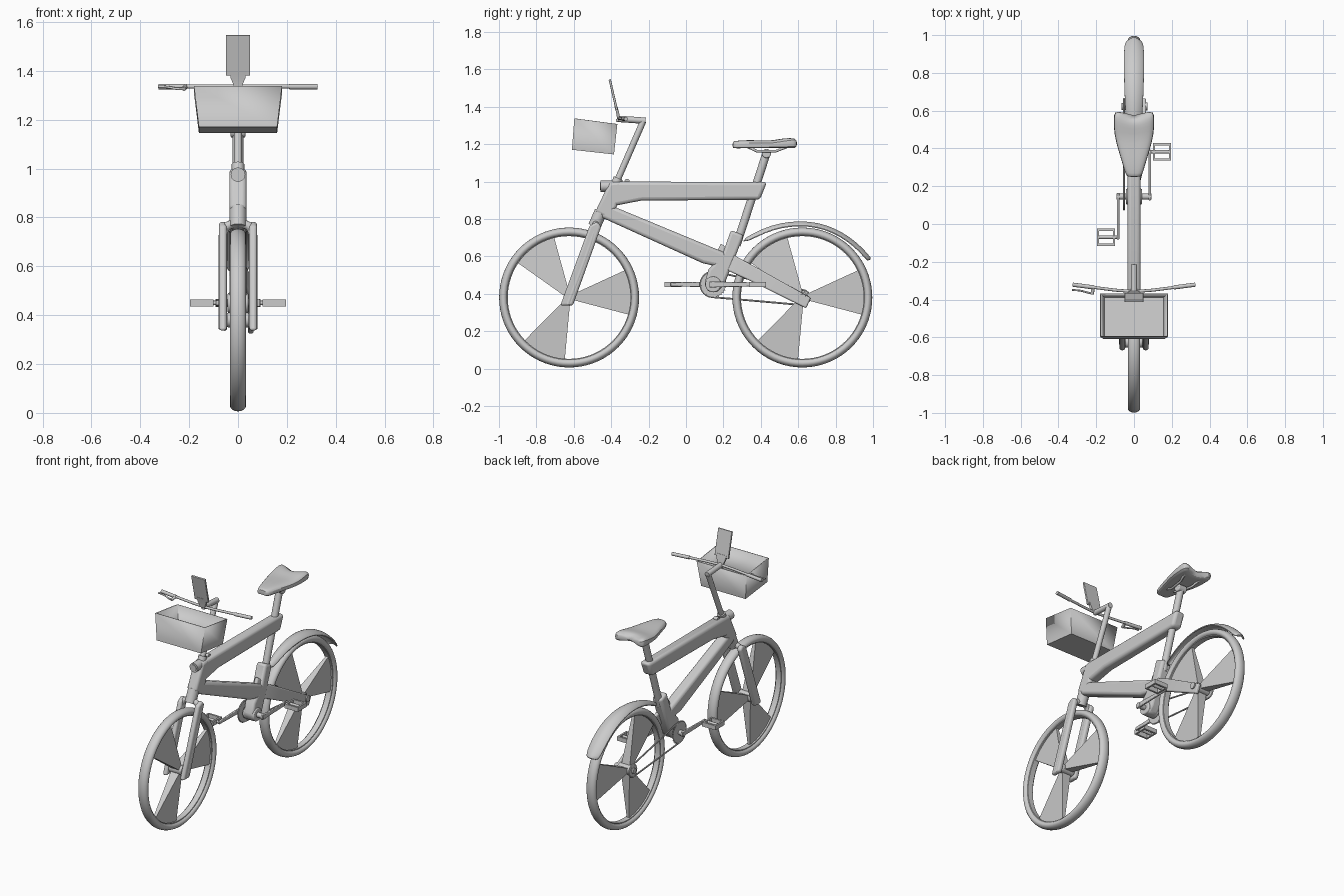
import bpy, bmesh
from math import sin, cos, pi, radians

if "Cube" in bpy.data.objects:
    bpy.data.objects.remove(bpy.data.objects["Cube"])

FRONT, REAR, BB = (-0.625, 0.38), (0.622, 0.38), (0.145, 0.45)


def finish(name, bm, bevel=0, segs=3, subsurf=0, angle=35):
    bmesh.ops.recalc_face_normals(bm, faces=bm.faces)
    me = bpy.data.meshes.new(name)
    bm.to_mesh(me)
    bm.free()
    ob = bpy.data.objects.new(name, me)
    bpy.context.collection.objects.link(ob)
    if bevel:
        m = ob.modifiers.new("bevel", 'BEVEL')
        m.width, m.segments, m.limit_method = bevel, segs, 'ANGLE'
    if subsurf:
        m = ob.modifiers.new("subsurf", 'SUBSURF')
        m.levels = m.render_levels = subsurf
    bpy.ops.object.select_all(action='DESELECT')
    ob.select_set(True)
    bpy.context.view_layer.objects.active = ob
    bpy.ops.object.shade_smooth_by_angle(angle=radians(angle))
    return ob


def loft(name, rings, closed=False, **kw):
    """Skin a list of point rings; closed joins last ring to first."""
    bm = bmesh.new()
    vs = [[bm.verts.new(p) for p in r] for r in rings]
    n = len(vs[0])
    pairs = list(zip(vs, vs[1:])) + ([(vs[-1], vs[0])] if closed else [])
    for a, b in pairs:
        for i in range(n):
            bm.faces.new((a[i], a[(i + 1) % n], b[(i + 1) % n], b[i]))
    if not closed:
        bm.faces.new(vs[0])
        bm.faces.new(vs[-1])
    return finish(name, bm, **kw)


def prism(name, pts, x0, x1, **kw):
    """Extrude a (y, z) outline along x."""
    return loft(name, [[(x, y, z) for y, z in pts] for x in (x0, x1)], **kw)


def tube(name, pts, r, cyclic=False, spline='POLY', sides=16):
    cu = bpy.data.curves.new(name, 'CURVE')
    cu.dimensions, cu.bevel_depth, cu.use_fill_caps = '3D', r, True
    cu.bevel_resolution = sides // 4
    sp = cu.splines.new(spline)
    sp.points.add(len(pts) - 1)
    for p, c in zip(sp.points, pts):
        p.co = (*c, 1)
    sp.use_cyclic_u = cyclic
    if spline == 'NURBS':
        sp.use_endpoint_u, sp.order_u = True, 3
    tmp = bpy.data.objects.new(name + "_path", cu)
    bpy.context.collection.objects.link(tmp)
    bpy.context.view_layer.update()
    me = bpy.data.meshes.new_from_object(tmp.evaluated_get(bpy.context.evaluated_depsgraph_get()))
    bpy.data.objects.remove(tmp)
    bm = bmesh.new()
    bm.from_mesh(me)
    return finish(name, bm)


def circle(c, r, n=32):
    return [(c[0] + r * cos(2 * pi * i / n), c[1] + r * sin(2 * pi * i / n)) for i in range(n)]


def disc(name, c, r, x0, x1, n=32, **kw):
    return prism(name, circle(c, r, n), x0, x1, **kw)


def lathe(name, c, prof, n=72):
    """Revolve an (x, radius) loop around the wheel axle."""
    loft(name, [[(x, c[0] + r * cos(2 * pi * i / n), c[1] + r * sin(2 * pi * i / n)) for x, r in prof]
                for i in range(n)], closed=True)


# Wheels: tyre, rim, hub and three dished blades
for nm, c in (("front", FRONT), ("rear", REAR)):
    lathe(nm + "_tyre", c, [(0.033 * sin(2 * pi * k / 16), 0.351 + 0.023 * cos(2 * pi * k / 16)) for k in range(16)])
    lathe(nm + "_rim", c, [(-0.022, 0.345), (-0.018, 0.328), (0.018, 0.328), (0.022, 0.345)])
    disc(nm + "_hub", c, 0.03, -0.045, 0.045, bevel=0.005)
    for k in range(3):
        mid = radians(5 + 120 * k)
        outline = [(0.335, mid + radians(a)) for a in (-21, -10, 0, 10, 21)] + [(0.03, mid + 0.6), (0.03, mid - 0.6)]
        loft(f"{nm}_blade_{k + 1}", [[(s * (0.008 if r > 0.1 else 0.03), c[0] + r * cos(a), c[1] + r * sin(a))
                                      for r, a in outline] for s in (-1, 1)])

# Fork: arch swept between the two legs, plus steerer
leg = [(0.062, -0.632, 0.345), (0.062, -0.56, 0.53), (0.062, -0.503, 0.69), (0.06, -0.488, 0.755), (0.025, -0.482, 0.775)]
tube("fork", leg + [(-x, y, z) for x, y, z in reversed(leg)], 0.018, spline='NURBS')
for s, side in ((-1, "left"), (1, "right")):
    prism("fork_leg_" + side, [(-0.672, 0.337), (-0.605, 0.337), (-0.453, 0.76), (-0.475, 0.785), (-0.515, 0.765)],
          s * 0.046, s * 0.078, bevel=0.012)
tube("front_axle", [(-0.07, *FRONT), (0.07, *FRONT)], 0.012)
tube("steerer", [(0, -0.49, 0.76), (0, -0.455, 0.84)], 0.034)

# Frame: flat rounded box sections
W = 0.035
prism("head_tube", [(-0.485, 0.838), (-0.41, 0.995), (-0.34, 1.0), (-0.37, 0.86), (-0.43, 0.805)], -W, W, bevel=0.016)
prism("top_tube", [(-0.42, 0.985), (-0.38, 1.0), (0.433, 0.997), (0.395, 0.903), (-0.24, 0.898), (-0.41, 0.865)],
      -W, W, bevel=0.018)
prism("down_tube", [(-0.42, 0.88), (0.22, 0.615), (0.24, 0.53), (0.09, 0.563), (-0.46, 0.812)], -W, W, bevel=0.018)
prism("seat_tube", [(0.24, 0.74), (0.308, 0.713), (0.255, 0.575), (0.205, 0.45), (0.17, 0.41), (0.12, 0.41),
                    (0.098, 0.45), (0.12, 0.53), (0.195, 0.61)], -W, W, bevel=0.015)
disc("bottom_bracket", BB, 0.042, -0.042, 0.042, bevel=0.006)
disc("rear_dropout_nut", REAR, 0.02, 0.0, 0.072)

# One-sided chain stay, stepping outwards past the wheel
stay = [(0.16, 0.61, 0.06, -0.01), (0.25, 0.56, 0.04, 0.012), (0.36, 0.505, 0.036, 0.04), (0.655, 0.35, 0.028, 0.04)]
loft("chain_stay", [[(x, y + h * 0.45, z + h), (x + 0.024, y + h * 0.45, z + h),
                     (x + 0.024, y - h * 0.45, z - h), (x, y - h * 0.45, z - h)] for y, z, h, x in stay], bevel=0.008)

# Headlamp
tube("headlamp", [(0, -0.457, 0.975), (0, -0.38, 0.975)], 0.03)
tube("headlamp_lens", [(0, -0.461, 0.975), (0, -0.42, 0.975)], 0.02)
disc("top_knob", (-0.315, 1.0), 0.014, -0.014, 0.014)

# Handlebar, stem, grips and brake lever
tube("stem_post", [(0, -0.40, 0.93), (0, -0.228, 1.325)], 0.017)
tube("stem_collar", [(0, -0.378, 0.98), (0, -0.362, 1.018)], 0.026)
tube("stem_arm", [(0, -0.216, 1.325), (0, -0.36, 1.335)], 0.017)
tube("handlebar", [(-0.32, -0.322, 1.335), (-0.1, -0.35, 1.336), (0, -0.358, 1.336), (0.1, -0.35, 1.336),
                   (0.32, -0.322, 1.335)], 0.008)
for s, side in ((-1, "left"), (1, "right")):
    tube("grip_" + side, [(s * 0.325, -0.321, 1.335), (s * 0.21, -0.336, 1.335)], 0.011)
tube("brake_clamp", [(-0.215, -0.335, 1.335), (-0.222, -0.372, 1.326)], 0.009)
tube("brake_lever", [(-0.218, -0.37, 1.326), (-0.25, -0.362, 1.325), (-0.29, -0.35, 1.335), (-0.328, -0.35, 1.335)],
     0.005, spline='NURBS')

# Screen on its tapered bracket
prism("screen", [(-0.414, 1.545), (-0.402, 1.548), (-0.364, 1.385), (-0.376, 1.38)], -0.05, 0.05, bevel=0.003)
loft("screen_bracket", [[(-w, y - 0.008, z), (w, y - 0.008, z), (w, y + 0.008, z), (-w, y + 0.008, z)]
                        for y, z, w in ((-0.374, 1.40, 0.035), (-0.366, 1.37, 0.03), (-0.36, 1.335, 0.015))])

# Open basket
bm = bmesh.new()
top = [bm.verts.new(p) for p in ((-0.18, -0.597, 1.337), (0.18, -0.597, 1.337), (0.18, -0.367, 1.307), (-0.18, -0.367, 1.307))]
bot = [bm.verts.new(p) for p in ((-0.16, -0.61, 1.17), (0.16, -0.61, 1.17), (0.16, -0.385, 1.145), (-0.16, -0.385, 1.145))]
bm.faces.new(bot)
for i in range(4):
    bm.faces.new((top[i], top[(i + 1) % 4], bot[(i + 1) % 4], bot[i]))
m = finish("basket", bm).modifiers.new("walls", 'SOLIDIFY')
m.thickness, m.offset = 0.007, -1

# Seat post and saddle
tube("seat_post", [(0, 0.27, 0.66), (0, 0.43, 1.15)], 0.022)
disc("seat_clamp", (0.43, 1.15), 0.024, -0.03, 0.03, bevel=0.006)
for s, side in ((-1, "left"), (1, "right")):
    tube("saddle_rail_" + side, [(s * 0.02, 0.32, 1.19), (s * 0.03, 0.38, 1.162), (s * 0.045, 0.48, 1.162),
                                 (s * 0.06, 0.55, 1.19)], 0.007)
US = [i / 4 - 1 for i in range(9)]
rings = []
for y, w, zt, notch in ((0.248, 0.033, 1.213, 0), (0.262, 0.046, 1.217, 0), (0.32, 0.062, 1.222, 0), (0.40, 0.088, 1.22, 0),
                        (0.47, 0.106, 1.222, 0.01), (0.53, 0.11, 1.236, 0.025), (0.58, 0.109, 1.244, 0.045),
                        (0.608, 0.1, 1.24, 0.055)):
    up = [(w * u, y - notch * (1 - u * u), zt - 0.012 * u ** 4 - 0.3 * notch * (1 - u * u)) for u in US]
    low = [(w * u * 0.97, y - notch * (1 - u * u), 1.178) for u in reversed(US)]
    rings.append(up + low)
loft("saddle", rings, subsurf=1, angle=50)

# Rear mudguard: arched section following the wheel, narrowing forwards
rings = []
for a, R, w in ((29, 0.425, 0.035), (32, 0.422, 0.05), (40, 0.417, 0.055), (52, 0.412, 0.056), (65, 0.41, 0.055),
                (78, 0.41, 0.053), (92, 0.411, 0.048), (106, 0.416, 0.042), (120, 0.428, 0.034), (137, 0.45, 0.025)):
    sec = [(w * u, R - 0.022 * u * u) for u in US] + [(w * 0.93 * u, R - 0.008 - 0.022 * u * u) for u in reversed(US)]
    rings.append([(x, REAR[0] + r * cos(radians(a)), REAR[1] + r * sin(radians(a))) for x, r in sec])
loft("mudguard", rings, subsurf=1, angle=50)

# Chainring, sprocket and chain
for nm, c, r, n in (("chainring", BB, 0.072, 28), ("sprocket", REAR, 0.042, 18)):
    teeth = []
    for i in range(2 * n):
        q, a = r - 0.008 * (i % 2), pi * i / n
        teeth.append((c[0] + q * cos(a), c[1] + q * sin(a)))
    prism(nm, teeth, -0.056, -0.05)
tilt = -0.06
loop = [(BB[0] + 0.068 * cos(a), BB[1] + 0.068 * sin(a)) for a in [pi / 2 + tilt + i * pi / 12 for i in range(13)]]
loop += [(REAR[0] + 0.04 * cos(a), REAR[1] + 0.04 * sin(a)) for a in [-pi / 2 + tilt + i * pi / 8 for i in range(9)]]
tube("chain", [(-0.053, y, z) for y, z in loop], 0.005, cyclic=True, sides=8)
disc("sprocket_axle", REAR, 0.018, -0.065, 0.0)

# Cranks and open-frame pedals
tube("crank_axle", [(-0.092, *BB), (0.092, *BB)], 0.016)
for s, nm, py, d in ((1, "right", 0.382, 1), (-1, "left", -0.07, -1)):
    a, b = BB[0] - d * 0.02, py + d * 0.012
    prism("crank_" + nm, [(a, 0.434), (a, 0.466), (b, 0.46), (b, 0.44)], s * 0.077, s * 0.09, bevel=0.004)
    tube("pedal_axle_" + nm, [(s * 0.08, py, 0.45), (s * 0.195, py, 0.45)], 0.009)
    for i, (y, hy, x0, x1) in enumerate(((py - 0.04, 0.006, 0.1, 0.197), (py + 0.04, 0.006, 0.1, 0.197),
                                         (py, 0.045, 0.1, 0.111), (py, 0.045, 0.186, 0.197))):
        prism(f"pedal_side_{nm}_{i + 1}", [(y - hy, 0.436), (y + hy, 0.436), (y + hy, 0.464), (y - hy, 0.464)],
              s * x0, s * x1)
